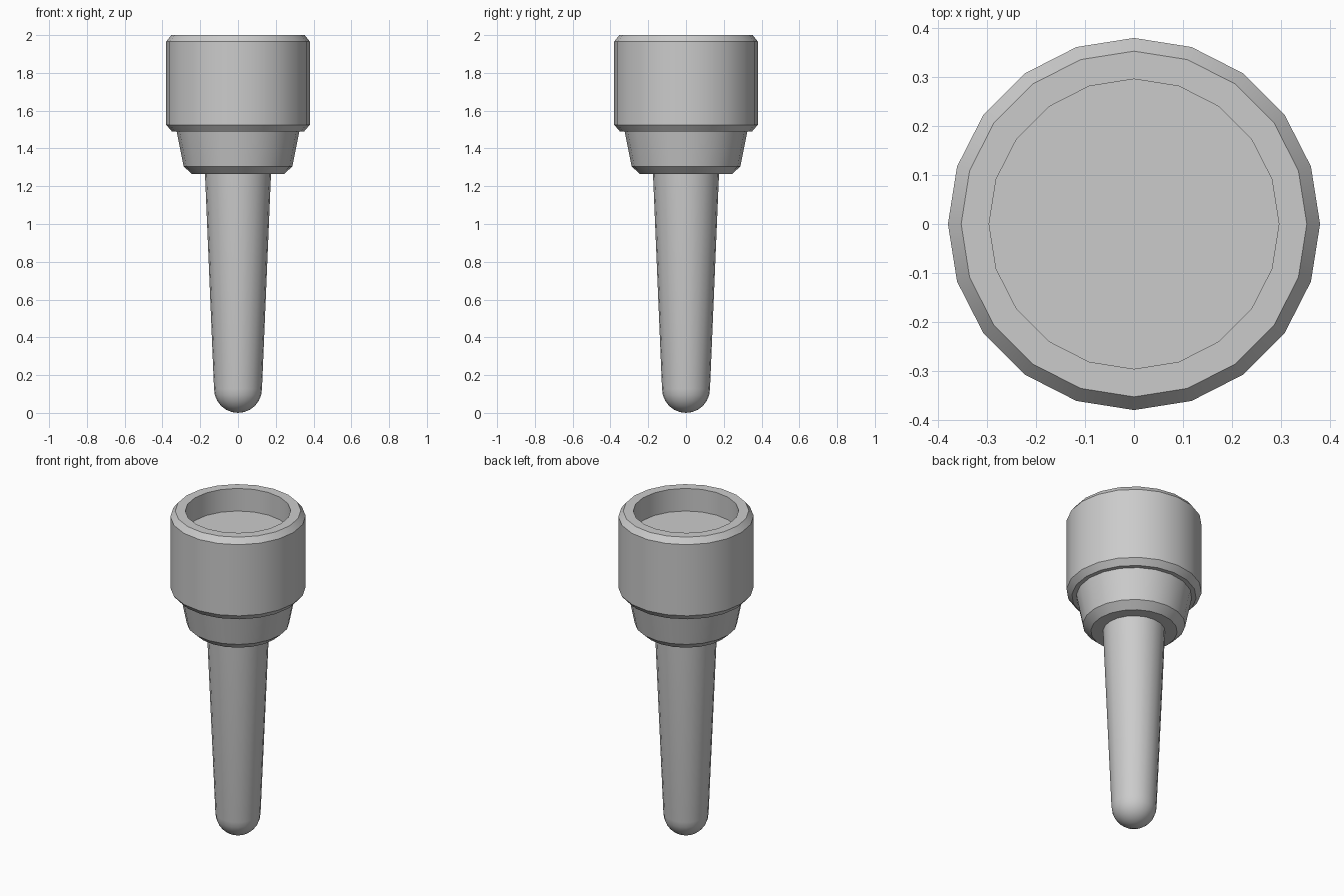
import bpy, bmesh, math

if "Cube" in bpy.data.objects:
    bpy.data.objects.remove(bpy.data.objects["Cube"])

SIDES = 20


def lathe(name, profile, angle=30):
    """Revolve (radius, z) points around z; radius 0 makes a pole."""
    bm = bmesh.new()
    rings = []
    for r, z in profile:
        if r == 0:
            rings.append([bm.verts.new((0, 0, z))])
        else:
            rings.append([bm.verts.new((r * math.cos(2 * math.pi * i / SIDES),
                                        r * math.sin(2 * math.pi * i / SIDES), z))
                          for i in range(SIDES)])
    for a, b in zip(rings, rings[1:]):
        for i in range(SIDES):
            j = (i + 1) % SIDES
            if len(a) == 1:
                bm.faces.new((a[0], b[j], b[i]))
            elif len(b) == 1:
                bm.faces.new((a[i], a[j], b[0]))
            else:
                bm.faces.new((a[i], a[j], b[j], b[i]))
    # close open ends with flat polygons
    for ring in (rings[0], rings[-1]):
        if len(ring) > 1:
            bm.faces.new(ring)
    bmesh.ops.recalc_face_normals(bm, faces=bm.faces)
    mesh = bpy.data.meshes.new(name)
    bm.to_mesh(mesh)
    bm.free()
    obj = bpy.data.objects.new(name, mesh)
    bpy.context.collection.objects.link(obj)
    bpy.ops.object.select_all(action='DESELECT')
    obj.select_set(True)
    bpy.context.view_layer.objects.active = obj
    bpy.ops.object.shade_smooth_by_angle(angle=math.radians(angle))
    return obj


# Tapered stem with a rounded tip
R = 0.127
tip = [(0, 0)] + [(R * math.sin(t), R - R * math.cos(t))
                  for t in (math.radians(15 * k) for k in range(1, 7))]
lathe("stem", tip + [(0.175, 1.27)])

# Tapered collar with a chamfered lower edge
lathe("collar", [(0.243, 1.264), (0.288, 1.305), (0.325, 1.49)])

# Chamfered head with a shallow round recess in the top
lathe("head", [(0.35, 1.49), (0.38, 1.525), (0.38, 1.966), (0.353, 2.0),
               (0.296, 2.0), (0.296, 1.86)])
